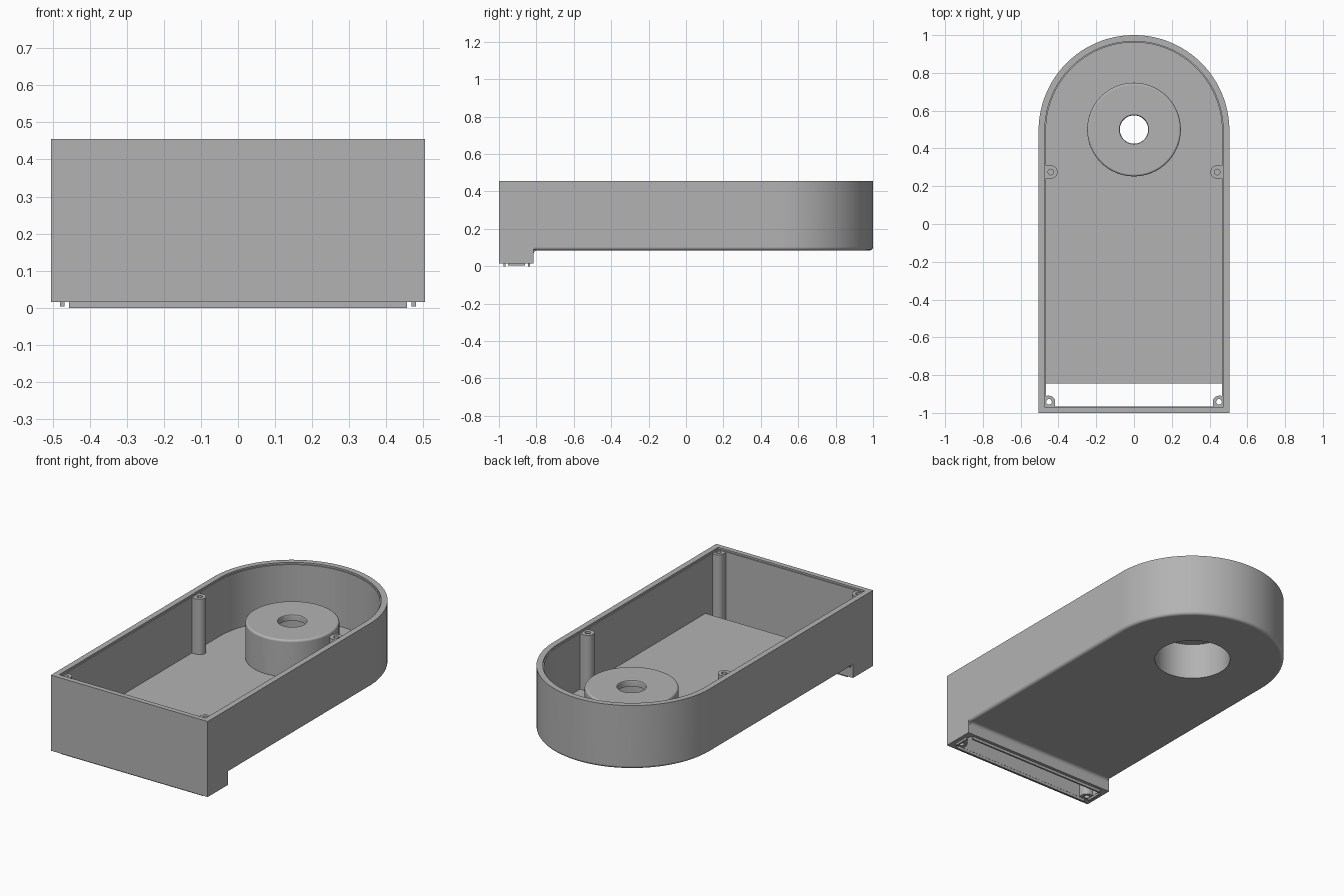
import bpy, bmesh
from math import sin, cos, pi, radians

old = bpy.data.objects.get("Cube")
if old:
    bpy.data.objects.remove(old, do_unlink=True)

grey = bpy.data.materials.new("plain grey")
grey.use_nodes = True
GREY = (0.45, 0.45, 0.45, 1)
grey.diffuse_color = GREY
grey.node_tree.nodes["Principled BSDF"].inputs["Base Color"].default_value = GREY

HALF, INNER, ARC_Y = 0.505, 0.466, 0.495   # half widths, centre of the round end
FRONT_IN = -0.965                          # inner face of the front wall
BASE, FLOOR, RIM = 0.085, 0.12, 0.455
FOOT_Z, FOOT_BACK = 0.015, -0.815


def finish(name, bm):
    bmesh.ops.recalc_face_normals(bm, faces=bm.faces)
    mesh = bpy.data.meshes.new(name)
    bm.to_mesh(mesh)
    bm.free()
    mesh.materials.append(grey)
    obj = bpy.data.objects.new(name, mesh)
    bpy.context.collection.objects.link(obj)
    return obj


def prism(pts, z0, z1):
    bm = bmesh.new()
    face = bm.faces.new([bm.verts.new((x, y, z0)) for x, y in pts])
    ext = bmesh.ops.extrude_face_region(bm, geom=[face])["geom"]
    top = [v for v in ext if isinstance(v, bmesh.types.BMVert)]
    bmesh.ops.translate(bm, vec=(0, 0, z1 - z0), verts=top)
    return bm


def box(name, x0, x1, y0, y1, z0, z1):
    return finish(name, prism([(x0, y0), (x1, y0), (x1, y1), (x0, y1)], z0, z1))


def arch(r, front, n=64):
    arc = [(r * cos(pi * i / n), ARC_Y + r * sin(pi * i / n)) for i in range(n + 1)]
    return [(-r, front), (r, front)] + arc


def lathe(name, profile, x, y, n=64):
    bm = bmesh.new()
    rings = [[bm.verts.new((x + r * cos(2 * pi * i / n), y + r * sin(2 * pi * i / n), z))
              for i in range(n)] for r, z in profile]
    for a, b in zip(rings, rings[1:]):
        for i in range(n):
            j = (i + 1) % n
            bm.faces.new((a[i], a[j], b[j], b[i]))
    bm.faces.new(rings[0])
    bm.faces.new(rings[-1])
    return finish(name, bm)


def combine(obj, tool, operation):
    mod = obj.modifiers.new("combine", 'BOOLEAN')
    mod.operation, mod.object, mod.solver = operation, tool, 'EXACT'
    bpy.context.view_layer.objects.active = obj
    bpy.ops.object.modifier_apply(modifier=mod.name)
    bpy.data.objects.remove(tool, do_unlink=True)


def smooth(obj):
    bpy.ops.object.select_all(action='DESELECT')
    obj.select_set(True)
    bpy.context.view_layer.objects.active = obj
    bpy.ops.object.shade_smooth_by_angle(angle=radians(30))
    mod = obj.modifiers.new("even shading", 'WEIGHTED_NORMAL')
    mod.keep_sharp = True


# Outer shell with a rounded bottom edge
bm = prism(arch(HALF, -1), BASE, RIM)
low = [e for e in bm.edges if all(v.co.z < BASE + 0.01 for v in e.verts)
       and any(v.co.y > -0.99 for v in e.verts)]
bmesh.ops.bevel(bm, geom=low, offset=0.018, segments=4, profile=0.5, affect='EDGES')
housing = finish("housing", bm)

# Foot under the front, with a concave fillet behind it
combine(housing, box("foot", -HALF, HALF, -1, FOOT_BACK, FOOT_Z, 0.2), 'UNION')
R = 0.02
curve = [(FOOT_BACK + R - R * cos(a), BASE - R + R * sin(a))
         for a in (pi / 2 * i / 5 for i in range(6))]
section = [(FOOT_BACK - 0.01, BASE - R)] + curve + [
    (FOOT_BACK + R, BASE + 0.01), (FOOT_BACK - 0.01, BASE + 0.01)]
bm = prism(section, -HALF + 0.012, HALF - 0.012)
for v in bm.verts:
    v.co = (v.co.z, v.co.x, v.co.y)
combine(housing, finish("fillet", bm), 'UNION')

# Hollow interior, lid ledge and the slot through the foot
combine(housing, finish("cavity", prism(arch(INNER, FRONT_IN), FLOOR, 1)), 'DIFFERENCE')
combine(housing, finish("ledge", prism(arch(INNER + 0.006, FRONT_IN - 0.006), RIM - 0.01, 1)),
        'DIFFERENCE')
combine(housing, box("slot", -INNER, INNER, FRONT_IN, -0.845, -1, 0.3), 'DIFFERENCE')

# Round boss, open below, with a small hole in its top
boss_top, boss_r, e = 0.335, 0.248, 0.012
boss = [(boss_r, 0.1)] + [
    (boss_r - e + e * cos(a), boss_top - e + e * sin(a))
    for a in (pi / 2 * i / 4 for i in range(5))]
combine(housing, lathe("boss", boss, 0, 0.5), 'UNION')
bore = [(0.207, -1), (0.207, 0.298), (0.075, 0.298), (0.075, 0.325),
        (0.078, 0.332), (0.085, 0.336), (0.085, 0.4)]
combine(housing, lathe("bore", bore, 0, 0.5), 'DIFFERENCE')
smooth(housing)


# Screw posts merged into the walls, mirrored left and right
def post(name, side, cx, cy, r, corner, z0, hole_z):
    pts = []
    for i in range(32):
        u, v = cos(2 * pi * i / 32), sin(2 * pi * i / 32)
        x = INNER + 0.012 if u > 1e-6 else cx + r * u
        y = FRONT_IN - 0.012 if corner and v < -1e-6 else cy + r * v
        if (side * x, y) not in pts:
            pts.append((side * x, y))
    obj = finish(name, prism(pts, z0, RIM - 0.012))
    combine(obj, lathe("screw_hole", [(0.015, hole_z), (0.015, 1)], side * cx, cy, 24),
            'DIFFERENCE')
    smooth(obj)


for side, word in ((1, "left"), (-1, "right")):
    post(word + "_middle_post", side, 0.44, 0.275, 0.035, False, FLOOR - 0.01, 0.25)
    post(word + "_front_post", side, 0.45, -0.942, 0.033, True, FOOT_Z + 0.002, -1)
    # Short locating strip at each end of the slot
    xs = sorted((side * 0.468, side * 0.48))
    box(word + "_foot_strip", *xs, -0.953, -0.862, 0.003, FOOT_Z + 0.003)

# Long locating strips in front of and behind the slot
box("front_foot_strip", -0.456, 0.456, -0.977, -0.966, 0, FOOT_Z + 0.003)
box("back_foot_strip", -0.456, 0.456, -0.844, -0.833, 0, FOOT_Z + 0.003)
